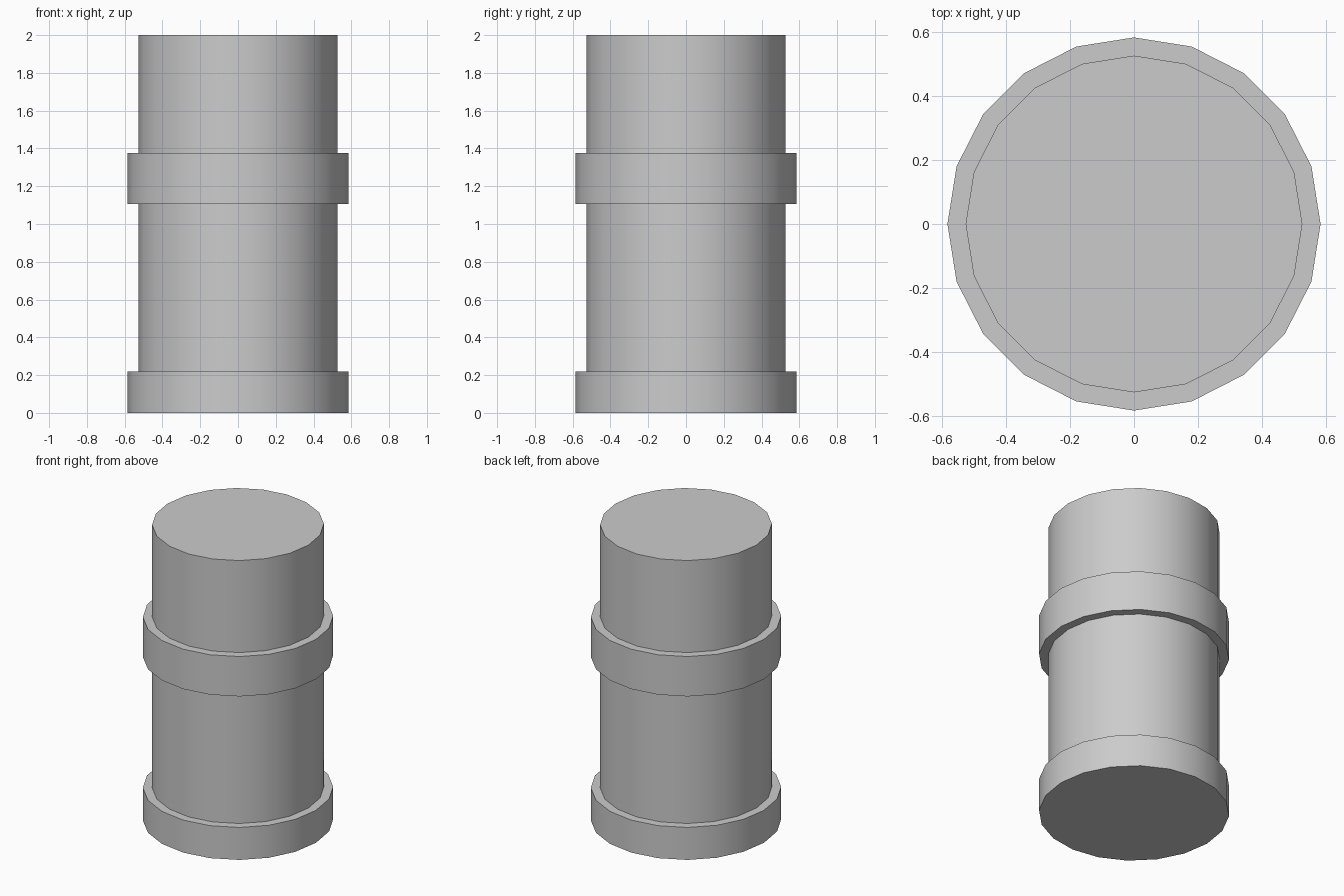
import bpy
import math

if "Cube" in bpy.data.objects:
    bpy.data.objects.remove(bpy.data.objects["Cube"])

SIDES = 20


def drum(name, radius, z0, z1):
    bpy.ops.mesh.primitive_cylinder_add(
        vertices=SIDES, radius=radius, depth=z1 - z0, location=(0, 0, (z0 + z1) / 2))
    bpy.context.object.name = name
    bpy.ops.object.shade_smooth_by_angle(angle=math.radians(30))


# Main column, sunk a little into the foot
drum("column", 0.527, 0.1, 2.0)

# Wider foot and middle band
drum("foot_band", 0.584, 0.0, 0.22)
drum("middle_band", 0.584, 1.107, 1.377)
